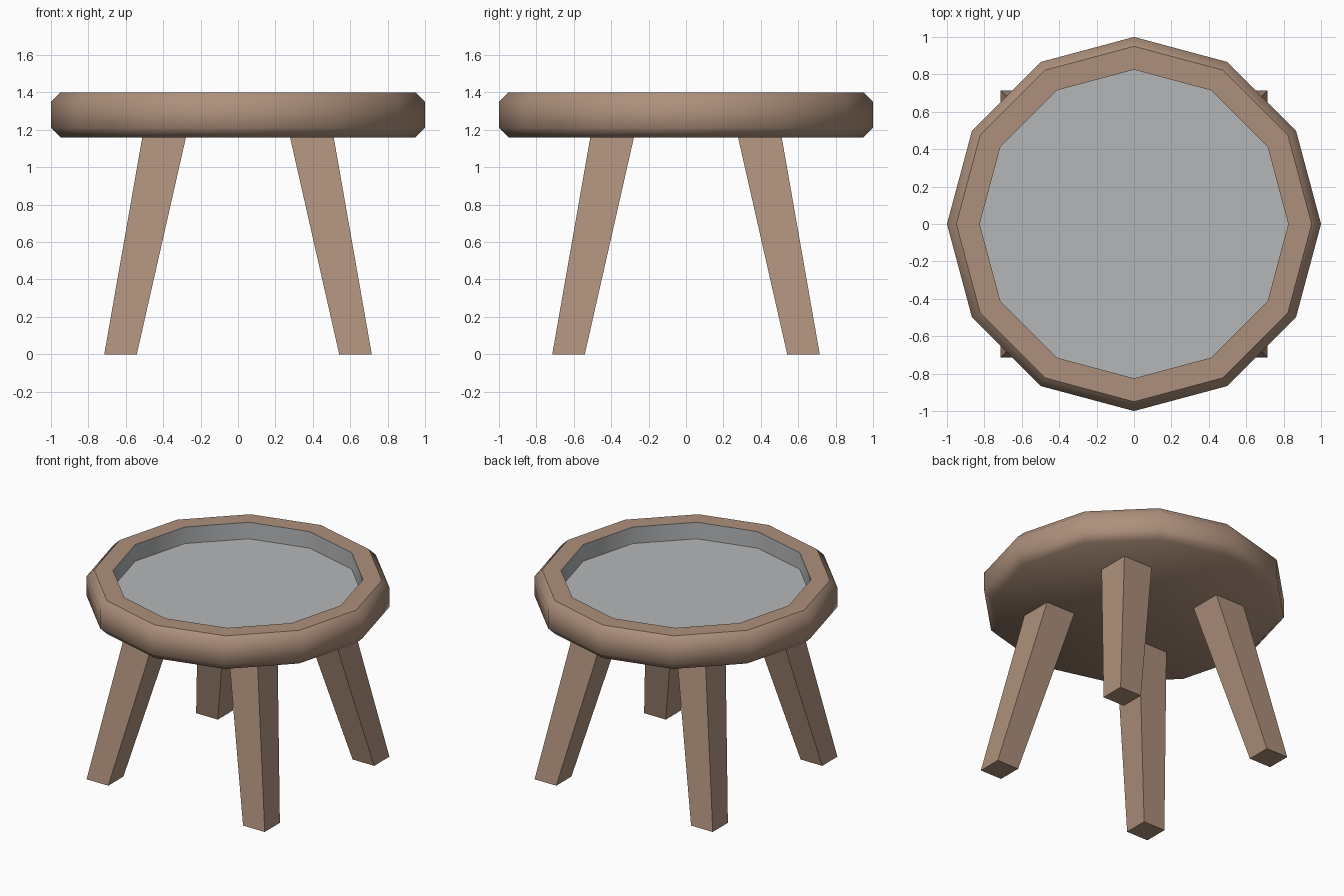
import bpy
import bmesh
from math import cos, sin, pi

SIDES = 12

cube = bpy.data.objects.get("Cube")
if cube:
    bpy.data.objects.remove(cube, do_unlink=True)


def make_material(name, colour):
    mat = bpy.data.materials.new(name)
    mat.use_nodes = True
    mat.diffuse_color = (*colour, 1)
    mat.node_tree.nodes["Principled BSDF"].inputs["Base Color"].default_value = (*colour, 1)
    return mat


wood = make_material("brown_wood", (0.42, 0.28, 0.20))
inlay = make_material("grey_inlay", (0.46, 0.47, 0.48))


def make_object(name, bm, materials):
    bmesh.ops.recalc_face_normals(bm, faces=bm.faces)
    mesh = bpy.data.meshes.new(name)
    bm.to_mesh(mesh)
    bm.free()
    for mat in materials:
        mesh.materials.append(mat)
    obj = bpy.data.objects.new(name, mesh)
    bpy.context.collection.objects.link(obj)
    return obj


def make_top():
    # Radius, height and whether the ring is a hard edge, from underside to recess
    profile = [(0.95, 1.16, False), (1.0, 1.21, False), (1.0, 1.35, False),
               (0.95, 1.40, True), (0.825, 1.40, True), (0.825, 1.28, True)]
    bm = bmesh.new()
    rings = []
    for radius, z, _ in profile:
        angles = [2 * pi * i / SIDES for i in range(SIDES)]
        rings.append([bm.verts.new((radius * cos(a), radius * sin(a), z)) for a in angles])

    # Underside, bands between rings, then the recess floor
    bm.faces.new(rings[0])
    for k, (low, high) in enumerate(zip(rings, rings[1:])):
        for i in range(SIDES):
            j = (i + 1) % SIDES
            face = bm.faces.new((low[i], low[j], high[j], high[i]))
            face.material_index = int(k == len(rings) - 2)
    bm.faces.new(rings[-1]).material_index = 1

    for face in bm.faces:
        face.smooth = True
    for ring, (_, _, hard) in zip(rings, profile):
        for i in range(SIDES):
            bm.edges.get((ring[i], ring[(i + 1) % SIDES])).smooth = not hard
    return make_object("table_top", bm, [wood, inlay])


def make_leg(name, sx, sy):
    # Square tapered leg splayed outward along the diagonal
    bm = bmesh.new()
    bmesh.ops.create_cube(bm, size=2)
    for v in bm.verts:
        centre, half, z = (0.393, 0.117, 1.17) if v.co.z > 0 else (0.628, 0.087, 0)
        v.co = (sx * centre + half * v.co.x, sy * centre + half * v.co.y, z)
    return make_object(name, bm, [wood])


make_top()
for side, sx in (("left", 1), ("right", -1)):
    for end, sy in (("front", -1), ("back", 1)):
        make_leg(f"{end}_{side}_leg", sx, sy)
